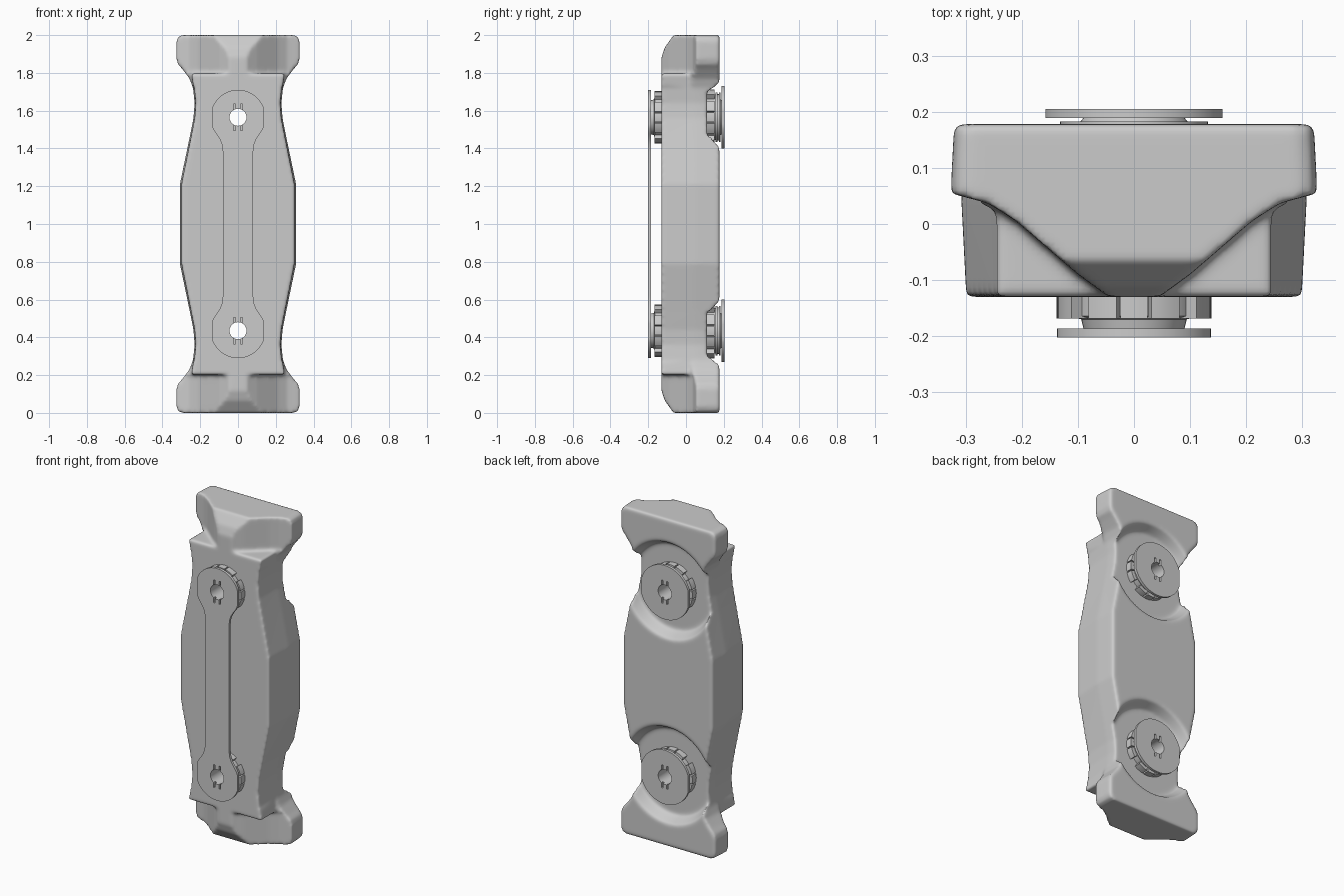
import bpy, bmesh
from math import sin, cos, radians, pi

if "Cube" in bpy.data.objects:
    bpy.data.objects.remove(bpy.data.objects["Cube"])

HUB = 0.565                      # hub distance from mid height (z = 1)


def make(name, loops, closed=False):
    """Skin a list of equal-length point loops; cap the ends unless closed."""
    bm = bmesh.new()
    rows = [[bm.verts.new(p) for p in loop] for loop in loops]
    n, m = len(rows[0]), len(rows)
    for i in range(m if closed else m - 1):
        a, b = rows[i], rows[(i + 1) % m]
        for j in range(n):
            bm.faces.new((a[j], a[(j + 1) % n], b[(j + 1) % n], b[j]))
    if not closed:
        bm.faces.new(rows[0])
        bm.faces.new(rows[-1])
    bmesh.ops.recalc_face_normals(bm, faces=bm.faces)
    mesh = bpy.data.meshes.new(name)
    bm.to_mesh(mesh)
    bm.free()
    ob = bpy.data.objects.new(name, mesh)
    bpy.context.collection.objects.link(ob)
    return ob


def prism(name, pts, axis, a, b):
    put = {'x': lambda u, v, t: (t, u, v),
           'y': lambda u, v, t: (u, t, v),
           'z': lambda u, v, t: (u, v, t)}[axis]
    return make(name, [[put(u, v, t) for u, v in pts] for t in (a, b)])


def circle(r, zc, n=48, clip=9):
    return [(max(-clip, min(clip, r * cos(2 * pi * i / n))),
             zc + r * sin(2 * pi * i / n)) for i in range(n)]


def mirror4(quarter):
    """Full outline from the upper right quarter, listed from mid height up."""
    right = [(x, 1 - z) for x, z in reversed(quarter)] + [(x, 1 + z) for x, z in quarter]
    return right + [(-x, z) for x, z in reversed(right)]


def activate(ob):
    bpy.ops.object.select_all(action='DESELECT')
    ob.select_set(True)
    bpy.context.view_layer.objects.active = ob


def cut(ob, cutter):
    mod = ob.modifiers.new("cut", 'BOOLEAN')
    mod.operation, mod.solver, mod.object = 'DIFFERENCE', 'EXACT', cutter
    activate(ob)
    bpy.ops.object.modifier_apply(modifier=mod.name)
    bpy.data.objects.remove(cutter, do_unlink=True)


def smooth(ob, angle=35):
    activate(ob)
    bpy.ops.object.shade_smooth_by_angle(angle=radians(angle))


def lathe(name, profile, zc, n=48):
    loops = [[(r * cos(2 * pi * i / n), y, zc + r * sin(2 * pi * i / n))
              for r, y in profile] for i in range(n)]
    ob = make(name, loops, closed=True)
    smooth(ob)
    return ob


def drill(ob, zc, y0, y1):
    """Centre hole with four small key slots."""
    cut(ob, prism("hole", circle(0.045, zc), 'y', y0, y1))
    for sx in (-1, 1):
        for sz in (-1, 1):
            slot = [(sx * x, zc + sz * z) for x, z in
                    ((0.013, 0.03), (0.023, 0.03), (0.023, 0.07), (0.013, 0.07))]
            cut(ob, prism("slot", slot, 'y', y0, y1))


# Main body: waisted silhouette, sides tapering towards front and back
outline = mirror4([(0.308, 0.10), (0.308, 0.21), (0.256, 0.46), (0.236, 0.56),
                   (0.230, 0.64), (0.238, 0.72), (0.257, 0.77), (0.295, 0.82),
                   (0.318, 0.845), (0.327, 0.875), (0.327, 0.965),
                   (0.318, 0.99), (0.295, 1.0)])
body = make("body", [[(x * s, y, z) for x, z in outline]
                     for y, s in ((-0.13, 0.97), (0.05, 1.0), (0.178, 0.98))])

for sz in (-1, 1):
    # Scoops beside the centre rib, and trimmed flanks of the front face
    for sx in (-1, 1):
        scoop = [(sx * x, y) for x, y in
                 ((0.048, -0.3), (0.048, -0.128), (0.10, -0.09), (0.21, 0.005),
                  (0.26, 0.037), (0.34, 0.058), (0.5, 0.06), (0.5, -0.3))]
        cut(body, prism("scoop", scoop, 'z', 1 + sz * 0.797, 1 + sz * 1.1))
        flank = [(sx * x, 1 + sz * z) for x, z in
                 ((0.236, 0.72), (0.249, 0.81), (0.249, 0.83), (0.5, 0.83), (0.5, 0.72))]
        cut(body, prism("flank", flank, 'y', -0.3, 0.03))
    # Sloped tip of the centre rib
    tip = [(y, 1 + sz * z) for y, z in
           ((-0.3, 0.88), (-0.131, 0.88), (-0.112, 0.935), (-0.065, 1.001), (-0.065, 1.1), (-0.3, 1.1))]
    cut(body, prism("tip", tip, 'x', -0.5, 0.5))
    # Round recess in the back, and the hub bore
    zc = 1 + sz * HUB
    recess = make("recess", [[(x, y, z) for x, z in circle(r, zc, 96)]
                             for y, r in ((0.112, 0.262), (0.178, 0.295), (0.3, 0.295))])
    cut(body, recess)
    cut(body, prism("bore", circle(0.052, zc), 'y', -0.4, 0.4))

# Even remesh and relax to round every edge like a casting
rem = body.modifiers.new("rounding", 'REMESH')
rem.mode, rem.voxel_size, rem.use_smooth_shade = 'VOXEL', 0.009, True
rel = body.modifiers.new("relax", 'SMOOTH')
rel.factor, rel.iterations = 0.5, 8

# Front link plate: two clipped discs joined by a strap
strap = [(0.08, 0.2), (0.08, 0.38), (0.085, 0.42), (0.095, 0.447)]
strap += [(min(0.137, 0.145 * cos(radians(a))), HUB + 0.145 * sin(radians(a)))
          for a in range(-40, 90, 5)]
plate = prism("link_plate", mirror4(strap), 'y', -0.202, -0.186)

for side, zc in (("upper", 1 + HUB), ("lower", 1 - HUB)):
    drill(plate, zc, -0.3, -0.1)

    # Back washer
    washer = prism(side + "_washer", circle(0.165, zc, 64, 0.158), 'y', 0.189, 0.205)
    drill(washer, zc, 0.15, 0.3)
    smooth(washer)

    # Hubs, turned profiles (radius, y)
    lathe(side + "_front_hub", [(0.045, -0.1), (0.115, -0.1), (0.115, -0.164), (0.094, -0.170),
                                (0.09, -0.1865), (0.045, -0.1865)], zc)
    lathe(side + "_back_hub", [(0.045, -0.1), (0.05, -0.1), (0.05, 0.1), (0.12, 0.1),
                               (0.12, 0.155), (0.132, 0.155), (0.132, 0.168), (0.122, 0.168),
                               (0.122, 0.175), (0.132, 0.175), (0.132, 0.183),
                               (0.095, 0.183), (0.09, 0.1895), (0.045, 0.1895)], zc)

    # Segmented collars around the hubs
    for face, r, y0, y1 in (("front", 0.138, -0.168, -0.12), ("back", 0.148, 0.10, 0.15)):
        for k in range(4):
            for j, (a, b) in enumerate(((-36, -13), (-10, 10), (13, 36))):
                angs = [radians(90 * k + a + (b - a) * t / 4) for t in range(5)]
                pts = [(r * cos(t), zc + r * sin(t)) for t in angs]
                pts += [(0.1 * cos(t), zc + 0.1 * sin(t)) for t in reversed(angs)]
                smooth(prism(f"{side}_{face}_collar_{k}_{j}", pts, 'y', y0, y1))

smooth(plate)
